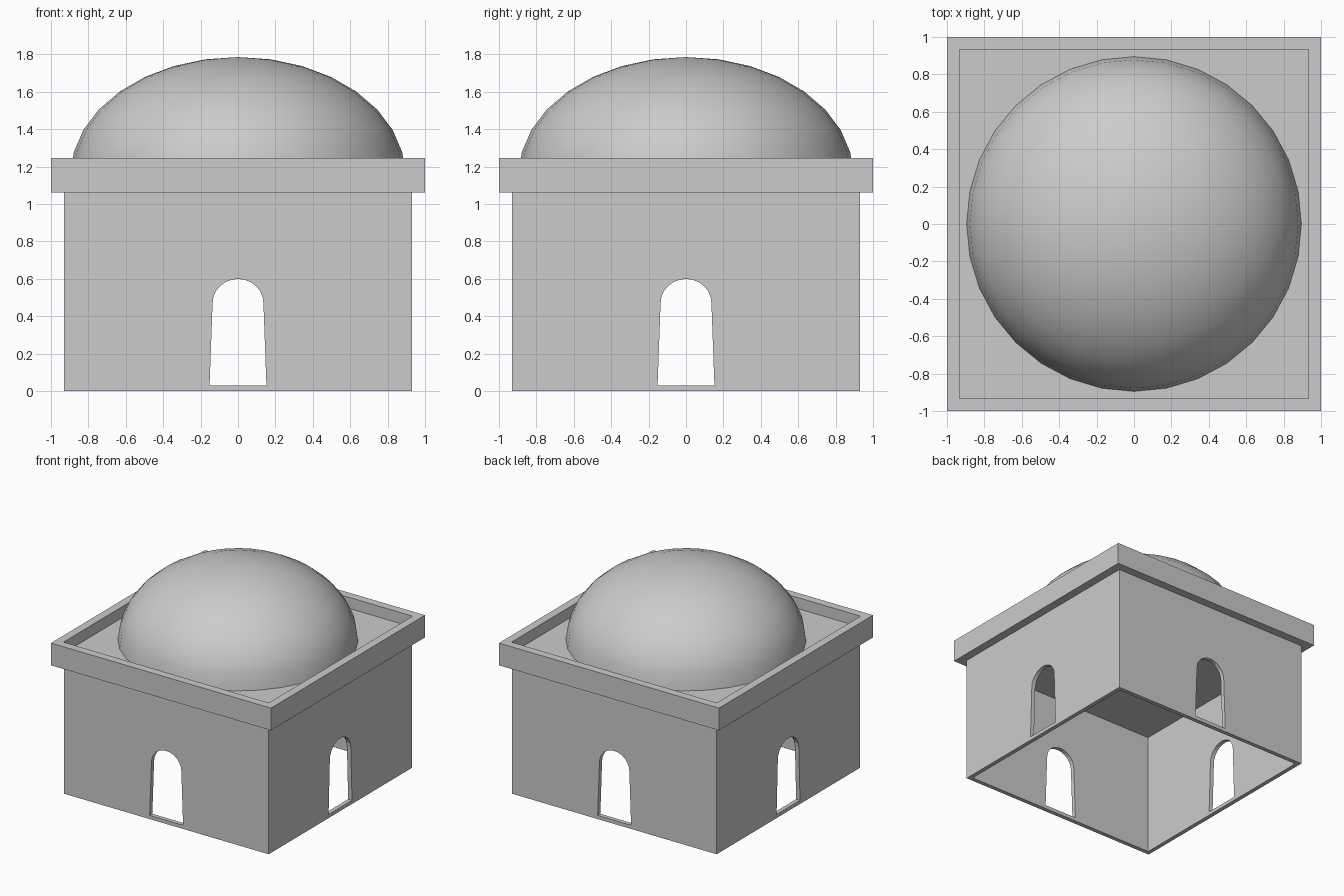
import bpy, bmesh, math
from mathutils import Matrix

old = bpy.data.objects.get("Cube")
if old:
    bpy.data.objects.remove(old, do_unlink=True)

stone = bpy.data.materials.new("grey_stone")
stone.use_nodes = True
GREY = (0.6, 0.6, 0.6, 1)
stone.diffuse_color = GREY
stone.node_tree.nodes["Principled BSDF"].inputs["Base Color"].default_value = GREY

WALL, WALL_TOP, TOP, ROOF = 0.93, 1.063, 1.246, 1.155


def finish(name, bm):
    bmesh.ops.recalc_face_normals(bm, faces=bm.faces)
    mesh = bpy.data.meshes.new(name)
    bm.to_mesh(mesh)
    bm.free()
    mesh.materials.append(stone)
    ob = bpy.data.objects.new(name, mesh)
    bpy.context.collection.objects.link(ob)
    return ob


def box(name, half, z0, z1):
    bm = bmesh.new()
    bmesh.ops.create_cube(bm, size=1)
    bmesh.ops.scale(bm, verts=bm.verts, vec=(2 * half, 2 * half, z1 - z0))
    bmesh.ops.translate(bm, verts=bm.verts, vec=(0, 0, (z0 + z1) / 2))
    return finish(name, bm)


def doorway_cutter(name, angle):
    # Tapered jambs with a rounded arch, pushed through the whole building
    profile = [(-0.152, 0.03), (0.152, 0.03)]
    for i in range(13):
        a = math.pi * i / 12
        profile.append((0.136 * math.cos(a), 0.47 + 0.13 * math.sin(a)))
    bm = bmesh.new()
    face = bm.faces.new([bm.verts.new((x, -1.2, z)) for x, z in profile])
    ext = bmesh.ops.extrude_face_region(bm, geom=[face])
    verts = [v for v in ext["geom"] if isinstance(v, bmesh.types.BMVert)]
    bmesh.ops.translate(bm, verts=verts, vec=(0, 2.4, 0))
    bmesh.ops.rotate(bm, verts=bm.verts, matrix=Matrix.Rotation(angle, 3, "Z"))
    return finish(name, bm)


def cut(target, cutter):
    mod = target.modifiers.new("cut", "BOOLEAN")
    mod.operation = "DIFFERENCE"
    mod.solver = "EXACT"
    mod.object = cutter
    bpy.context.view_layer.objects.active = target
    bpy.ops.object.modifier_apply(modifier=mod.name)
    bpy.data.objects.remove(cutter, do_unlink=True)


# Hollow walls, open underneath, with a doorway in each side
walls = box("walls", WALL, 0, WALL_TOP)
cut(walls, box("room_cutter", WALL - 0.035, -0.2, WALL_TOP - 0.035))
for k in range(2):
    cut(walls, doorway_cutter("doorway_cutter", k * math.pi / 2))

# Overhanging parapet around a sunken flat roof
parapet = box("parapet_roof", 1.0, WALL_TOP, TOP)
cut(parapet, box("roof_cutter", 0.933, ROOF, TOP + 0.2))

# Flattened dome: upper half of a sphere
bm = bmesh.new()
bmesh.ops.create_uvsphere(bm, u_segments=32, v_segments=16, radius=1)
bmesh.ops.delete(bm, geom=[v for v in bm.verts if v.co.z < -0.01], context="VERTS")
bmesh.ops.scale(bm, verts=bm.verts, vec=(0.895, 0.895, 0.631))
bmesh.ops.translate(bm, verts=bm.verts, vec=(0, 0, ROOF))
dome = finish("dome", bm)
for f in dome.data.polygons:
    f.use_smooth = True
